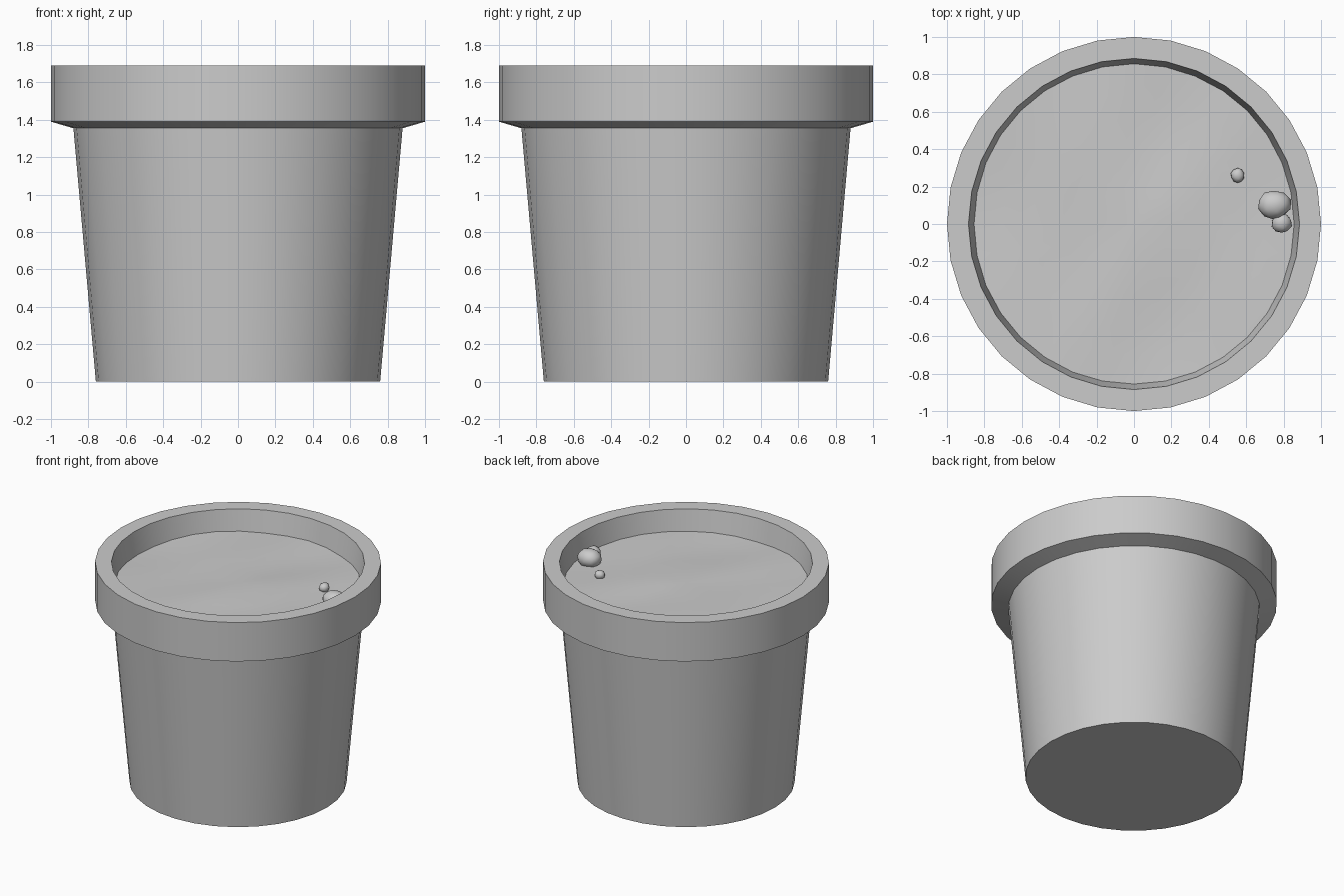
import bpy, bmesh, math, random
from mathutils import Vector

if "Cube" in bpy.data.objects:
    bpy.data.objects.remove(bpy.data.objects["Cube"])

SIDES = 32
random.seed(4)


def finish(bm, name, angle=30):
    bmesh.ops.recalc_face_normals(bm, faces=bm.faces)
    mesh = bpy.data.meshes.new(name)
    bm.to_mesh(mesh)
    bm.free()
    ob = bpy.data.objects.new(name, mesh)
    bpy.context.collection.objects.link(ob)
    bpy.ops.object.select_all(action='DESELECT')
    ob.select_set(True)
    bpy.context.view_layer.objects.active = ob
    bpy.ops.object.shade_smooth_by_angle(angle=math.radians(angle))
    return ob


def ring(bm, r, height):
    verts = []
    for i in range(SIDES):
        a = 2 * math.pi * i / SIDES
        x, y = r * math.cos(a), r * math.sin(a)
        verts.append(bm.verts.new((x, y, height(x, y))))
    return verts


def bridge(bm, a, b):
    for i in range(SIDES):
        j = (i + 1) % SIDES
        bm.faces.new((a[i], a[j], b[j], b[i]))


# Pot: tapered body, overhanging collar and inner lip
profile = [(0.76, 0.0), (0.88, 1.355), (1.0, 1.39), (1.0, 1.69),
           (0.885, 1.69), (0.85, 1.49)]
bm = bmesh.new()
rings = [ring(bm, r, lambda x, y, z=z: z) for r, z in profile]
for a, b in zip(rings, rings[1:]):
    bridge(bm, a, b)
bm.faces.new(rings[0])
bm.faces.new(rings[-1])
finish(bm, "pot")


# Soil: gently uneven disc inside the lip
def soil_height(x, y):
    return 1.528 + 0.007 * math.sin(4 * x + 1) * math.cos(5 * y) \
        + 0.004 * math.sin(9 * x - 6 * y)


bm = bmesh.new()
rings = [ring(bm, r, soil_height) for r in (0.857, 0.7, 0.54, 0.38, 0.2)]
for a, b in zip(rings, rings[1:]):
    bridge(bm, a, b)
centre = bm.verts.new((0, 0, soil_height(0, 0)))
for i in range(SIDES):
    bm.faces.new((rings[-1][i], rings[-1][(i + 1) % SIDES], centre))
finish(bm, "soil")


# Pebbles: irregular low-poly lumps resting on the soil
def pebble(name, loc, size):
    bm = bmesh.new()
    bmesh.ops.create_icosphere(bm, subdivisions=2, radius=1)
    for v in bm.verts:
        k = random.uniform(0.92, 1.06)
        v.co = Vector(c * s * k for c, s in zip(v.co, size)) + Vector(loc)
    finish(bm, name, 50)


pebble("large_pebble", (0.75, 0.105, 1.56), (0.09, 0.078, 0.07))
pebble("medium_pebble", (0.79, 0.005, 1.555), (0.055, 0.055, 0.05))
pebble("small_pebble", (0.555, 0.26, 1.545), (0.038, 0.04, 0.035))
